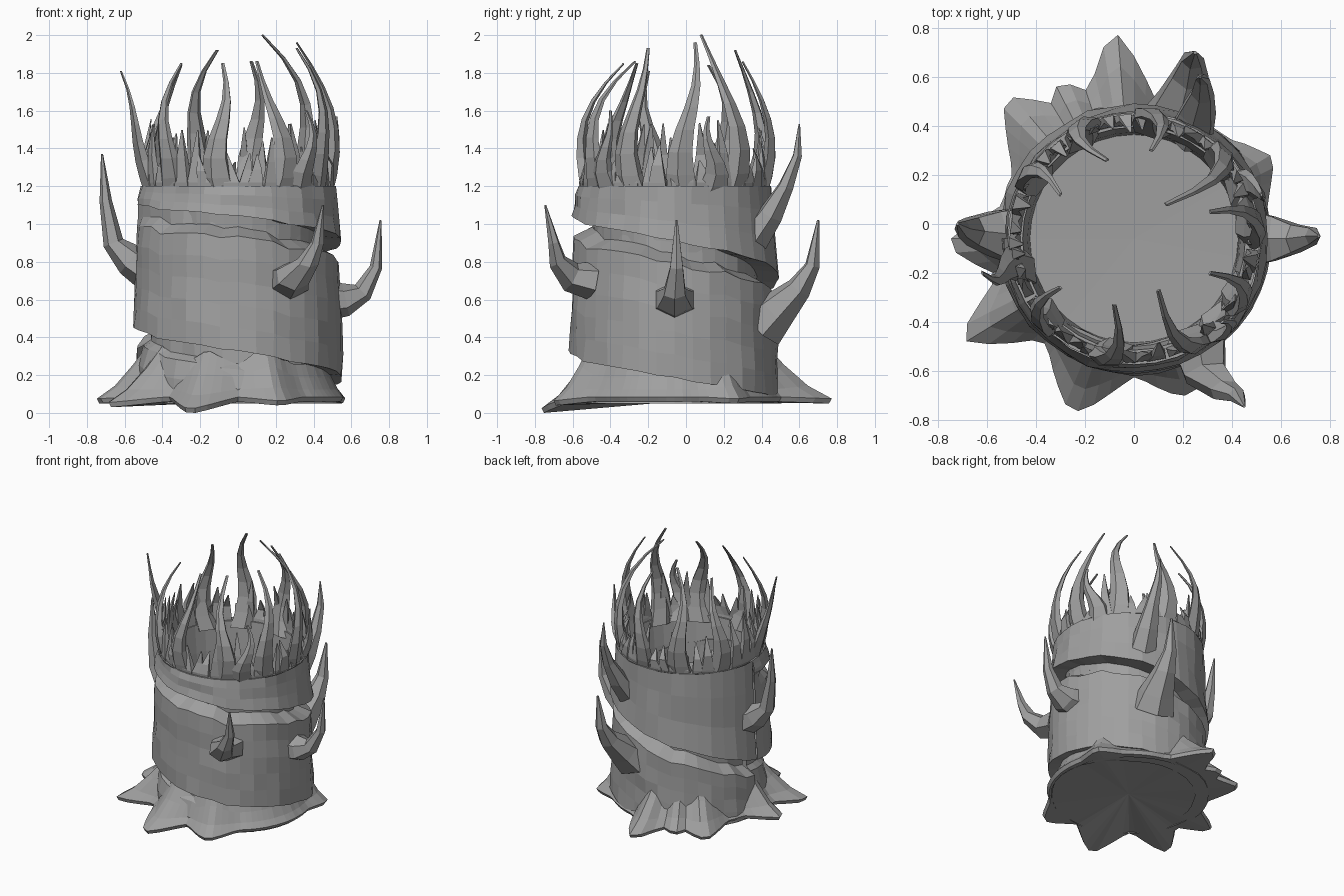
import bpy, bmesh, random
from math import sin, cos, pi, radians, atan2, hypot
from mathutils import Vector

random.seed(4)
if "Cube" in bpy.data.objects:
    bpy.data.objects.remove(bpy.data.objects["Cube"])

grey = bpy.data.materials.new("weathered_grey")
grey.use_nodes = True
COLOUR = (0.35, 0.35, 0.35, 1)
grey.diffuse_color = COLOUR
grey.node_tree.nodes["Principled BSDF"].inputs["Base Color"].default_value = COLOUR
CY = -0.06          # trunk axis offset
jit = lambda s: random.uniform(-s, s)


def finish(name, bm):
    bmesh.ops.recalc_face_normals(bm, faces=bm.faces)
    mesh = bpy.data.meshes.new(name)
    bm.to_mesh(mesh)
    bm.free()
    mesh.materials.append(grey)
    obj = bpy.data.objects.new(name, mesh)
    bpy.context.collection.objects.link(obj)
    return obj


def ring_point(a, r, z):
    return Vector((r * cos(a), CY + r * sin(a), z))


def bridge(bm, loops):
    """Quads between closed loops of equal length."""
    for lo, hi in zip(loops, loops[1:]):
        for k in range(len(lo)):
            n = (k + 1) % len(lo)
            bm.faces.new((lo[k], lo[n], hi[n], hi[k]))


def add_horn(bm, path, widths, side, thick=1.0, sides=6):
    """Tapered limb along a path; side is its wide direction."""
    path = [Vector(p) for p in path]
    side = Vector(side).normalized()
    loops = []
    for i, (p, w) in enumerate(zip(path, widths)):
        along = path[min(i + 1, len(path) - 1)] - path[max(i - 1, 0)]
        out = along.cross(side).normalized()
        angles = [2 * pi * (k + 0.5) / sides for k in range(sides)]
        loops.append([bm.verts.new(p + side * w * cos(a) + out * w * thick * sin(a))
                      for a in angles])
    bridge(bm, loops)
    bm.faces.new(loops[0])
    bm.faces.new(loops[-1])


# Trunk: columns of rings cut by a groove that winds down around it
def column(f, wob):
    top_lip = 1.1 - 0.12 * f - 0.52 * f * f + wob
    low_lip = 0.46 - 0.55 * f + wob
    fade = min(1, f * 6)
    deep = 0.1 * fade
    rows = [(0.05, 0.53), (low_lip - 0.2, 0.53), (low_lip - 0.1, 0.5),
            (low_lip - 0.07, 0.46), (low_lip + 0.01, 0.46), (low_lip, 0.555)]
    shelf = top_lip - 0.12 + 1.5 * wob
    for k in (0.2, 0.4, 0.6, 0.8):
        rows.append((low_lip + (shelf - low_lip) * k, 0.555 - 0.02 * k))
    rows += [(shelf, 0.535), (shelf + 0.05, 0.53 - deep),
             (top_lip + 0.01, 0.53 - deep), (top_lip, 0.53 + 0.02 * fade)]
    for k in (0.35, 0.7, 1):
        rows.append((top_lip + (1.2 - top_lip) * k, 0.54 - 0.025 * k))
    return [(max(z, 0.05), r) for z, r in rows]


N = 36
bm = bmesh.new()
grid = []
for i in range(N + 1):
    a = pi + 2 * pi * i / N
    s = 1 if 0 < i < N else 0
    grid.append([bm.verts.new(ring_point(a, r + s * jit(0.007), z))
                 for z, r in column(i / N, s * jit(0.008))])
for lo, hi in zip(grid, grid[1:]):
    for k in range(len(lo) - 1):
        bm.faces.new((lo[k], hi[k], hi[k + 1], lo[k + 1]))
finish("trunk", bm)

# Deep hollow behind the rim
bm = bmesh.new()
loops = [[bm.verts.new(ring_point(2 * pi * i / N, r, z)) for i in range(N)]
         for r, z in ((0.515, 1.2), (0.455, 1.2), (0.435, 1.0), (0.425, 0.85))]
bridge(bm, loops)
hub = bm.verts.new((0, CY, 0.84))
for i in range(N):
    bm.faces.new((loops[-1][i], loops[-1][(i + 1) % N], hub))
finish("hollow_top", bm)

# Short splinters around the rim
bm = bmesh.new()
COUNT = 42
for i in range(COUNT):
    a = 2 * pi * (i + jit(0.25)) / COUNT
    top = random.uniform(1.32, 1.56)
    lean = jit(0.04)
    path = [ring_point(a, 0.475, 1.14), ring_point(a, 0.485, 1.22),
            ring_point(a + lean, 0.485 + jit(0.015), (1.2 + top) / 2),
            ring_point(a + 2 * lean, 0.465 + jit(0.03), top)]
    w = random.uniform(0.045, 0.065)
    add_horn(bm, path, (w, w, w * 0.65, 0.005), (-sin(a), cos(a), 0), 0.5, 4)
finish("short_splinters", bm)

# Tall splinters that rise, then lean inward: base angle, tip
TALL = [(40, .13, .08, 2.0), (-27, .31, -.2, 1.93), (-63, .1, -.27, 1.86),
        (-100, -.08, -.33, 1.85), (-140, -.3, -.26, 1.85), (195, -.62, -.2, 1.81),
        (147, -.3, .12, 1.84), (118, -.11, .26, 1.92), (80, .07, .3, 1.86),
        (7, .31, .05, 1.96), (23, .52, .12, 1.57), (-45, .36, -.4, 1.6)]
bm = bmesh.new()
for n, (deg, x, y, z) in enumerate(TALL):
    a = radians(deg)
    side = Vector((-sin(a), cos(a), 0))
    out = Vector((cos(a), sin(a), 0))
    base, tip = ring_point(a, 0.455, 1.15), Vector((x, y, z))
    path, widths = [], []
    for k in range(8):
        t = k / 7
        p = base.lerp(tip, t ** 2.6)
        p.z = base.z + (tip.z - base.z) * t
        p += side * 0.03 * sin(2 * pi * t) * (-1) ** n + out * 0.07 * sin(pi * t)
        path.append(p)
        widths.append(0.01 + 0.08 * (1 - t ** 1.4) ** 1.6)
    add_horn(bm, path, widths, side, 0.5, 5)
finish("tall_splinters", bm)

# Upturned side branches: points from trunk to tip, base width, wide direction
BRANCHES = {
    "front_branch": ([(.27, -.5, .7), (.29, -.61, .72), (.37, -.68, .8),
                      (.42, -.7, .9), (.45, -.745, 1.1)], .12, (1, .3, 0)),
    "left_branch": ([(.48, -.06, .6), (.57, -.06, .6), (.66, -.06, .64),
                     (.73, -.05, .77), (.755, -.05, 1.02)], .13, (0, 1, 0)),
    "right_branch": ([(-.48, -.05, .76), (-.57, -.04, .81), (-.66, -.03, .9),
                      (-.7, -.02, 1.12), (-.72, 0, 1.37)], .13, (0, 1, 0)),
    "back_low_branch": ([(.17, .4, .46), (.2, .48, .54), (.23, .6, .66),
                         (.24, .67, .78), (.25, .7, 1.02)], .16, (1, -.3, 0)),
    "back_high_branch": ([(.23, .36, .92), (.26, .45, 1.05), (.28, .53, 1.2),
                          (.28, .59, 1.36), (.27, .6, 1.53)], .1, (1, -.4, 0)),
}
for name, (path, w, side) in BRANCHES.items():
    bm = bmesh.new()
    add_horn(bm, path, [w * s for s in (1, .8, .5, .3, .05)], side, 0.85, 6)
    finish(name, bm)

# Root skirt: a flared ring drawn out into pointed roots (tip position, angular width)
ROOTS = [(-.69, -.47, .03, .3), (-.25, -.76, .0, .36), (.22, -.7, .04, .35),
         (.56, .27, .05, .3), (-.08, .77, .05, .28), (-.51, .5, .05, .36),
         (-.3, .57, .06, .3), (-.75, -.08, .05, .28)]
M = 80


def skirt_shape(a):
    """Outline radius, bottom height and ridge strength at an angle."""
    best = (0.56, 0.06, 0)
    for x, y, z, width in ROOTS:
        d = a - atan2(y - CY, x)
        d = abs((d + pi) % (2 * pi) - pi)
        peak = min(1, 1.12 * max(0, 1 - d / width)) ** 1.3
        r = 0.56 + (hypot(x, y - CY) - 0.56) * peak
        if r > best[0]:
            best = (r, 0.06 + (z - 0.06) * peak, peak)
    return best


bm = bmesh.new()
ring = [2 * pi * i / M for i in range(M)]
shapes = [skirt_shape(a) for a in ring]
loops = []
for t in (0, 0.3, 0.65, 1):
    loop = []
    for a, (r, z, peak) in zip(ring, shapes):
        height = z + 0.025 + (0.17 + 0.13 * peak) * (1 - t) ** 1.4
        loop.append(bm.verts.new(ring_point(a, 0.47 + (r - 0.47) * t + jit(0.003), height)))
    loops.append(loop)
loops.append([bm.verts.new(ring_point(a, r - 0.015, z)) for a, (r, z, _) in zip(ring, shapes)])
bridge(bm, loops)
hub = bm.verts.new((0, CY, 0.06))
for i in range(M):
    bm.faces.new((loops[-1][i], loops[-1][(i + 1) % M], hub))
finish("root_skirt", bm)
